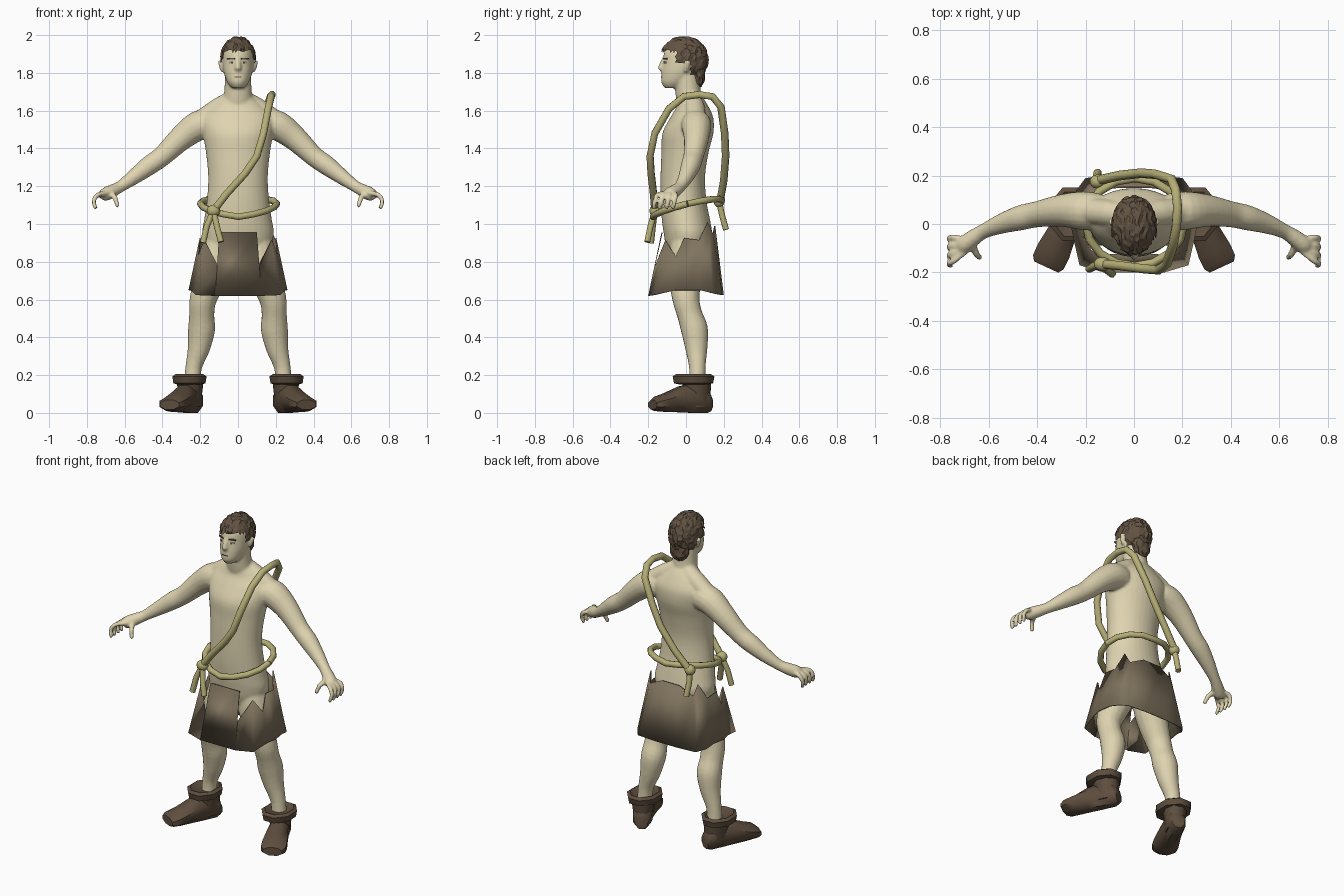
import bpy, bmesh, math, random
from mathutils import Vector, Matrix

if "Cube" in bpy.data.objects:
    bpy.data.objects.remove(bpy.data.objects["Cube"])

random.seed(4)


def material(name, rgb):
    m = bpy.data.materials.new(name)
    m.diffuse_color = (*rgb, 1)
    m.use_nodes = True
    m.node_tree.nodes["Principled BSDF"].inputs["Base Color"].default_value = m.diffuse_color
    return m


SKIN = material("skin", (0.74, 0.66, 0.44))
HAIR = material("dark hair", (0.125, 0.088, 0.056))
CLOTH = material("brown cloth", (0.215, 0.172, 0.112))
LEATHER = material("dark leather", (0.11, 0.075, 0.048))
ROPE = material("rope", (0.47, 0.43, 0.185))
WHITE = material("eye white", (0.75, 0.72, 0.62))


def finish(bm, name, mat, angle=None):
    bmesh.ops.recalc_face_normals(bm, faces=bm.faces[:])
    me = bpy.data.meshes.new(name)
    bm.to_mesh(me)
    bm.free()
    ob = bpy.data.objects.new(name, me)
    bpy.context.collection.objects.link(ob)
    me.materials.append(mat)
    bpy.ops.object.select_all(action='DESELECT')
    ob.select_set(True)
    bpy.context.view_layer.objects.active = ob
    if angle:
        bpy.ops.object.shade_smooth_by_angle(angle=math.radians(angle))
    return ob


def ring(c, u, v, n):
    return [Vector(c) + u * math.cos(2 * math.pi * (i + .5) / n)
            + v * math.sin(2 * math.pi * (i + .5) / n) for i in range(n)]


def spline(rows, k=4):
    """Catmull-Rom subdivision of rows of numbers."""
    out = []
    for i in range(len(rows) - 1):
        a, b, c, d = (rows[max(i - 1, 0)], rows[i], rows[i + 1], rows[min(i + 2, len(rows) - 1)])
        for j in range(k):
            t = j / k
            out.append(tuple(.5 * (2 * q + (r - p) * t + (2 * p - 5 * q + 4 * r - s) * t * t
                                   + (3 * q - p - 3 * r + s) * t ** 3)
                             for p, q, r, s in zip(a, b, c, d)))
    return out + [tuple(rows[-1])]


def loft(bm, rings):
    vs = [[bm.verts.new(p) for p in r] for r in rings]
    n = len(vs[0])
    for a, b in zip(vs, vs[1:]):
        for i in range(n):
            bm.faces.new((a[i], a[(i + 1) % n], b[(i + 1) % n], b[i]))
    bm.faces.new(vs[0])
    bm.faces.new(vs[-1])


def stack(bm, rows, n=32, x=0):
    """Loft of level ellipses: (z, y centre, x radius, y radius)."""
    loft(bm, [ring((x, y, z), Vector((rx, 0, 0)), Vector((0, ry, 0)), n)
              for z, y, rx, ry in rows])


def tube(bm, pts, n=12, sx=1, radius=None):
    """Tube through (x, y, z, radius) points."""
    ps = [Vector((p[0] * sx, p[1], p[2])) for p in pts]
    rs = [radius or p[3] for p in pts]
    rings, u = [], None
    for i, p in enumerate(ps):
        t = (ps[min(i + 1, len(ps) - 1)] - ps[max(i - 1, 0)]).normalized()
        if u is None:
            u = t.orthogonal()
        u = (u - t * u.dot(t)).normalized()
        rings.append(ring(p, u * rs[i], t.cross(u) * rs[i], n))
    loft(bm, rings)


def ball(bm, c, r, sub=2):
    m = Matrix.Translation(c) @ Matrix.Diagonal((*r, 1))
    return bmesh.ops.create_icosphere(bm, subdivisions=sub, radius=1, matrix=m)['verts']


# Body: torso, neck, head, limbs fused into one smooth skin
bm = bmesh.new()
stack(bm, spline([(.80, .01, .10, .08), (.88, .01, .17, .115), (.95, .01, .19, .128),
                  (1.02, 0, .18, .128), (1.12, -.013, .165, .122), (1.25, -.017, .158, .118),
                  (1.38, -.005, .17, .125), (1.48, .01, .187, .135), (1.56, .03, .195, .115),
                  (1.62, .035, .145, .085), (1.67, .025, .085, .065)]))
stack(bm, spline([(1.60, .03, .09, .07), (1.69, .012, .073, .068), (1.80, .005, .07, .065)]))
stack(bm, spline([(1.72, -.075, .032, .038), (1.75, -.055, .057, .076), (1.80, -.032, .075, .097),
                  (1.85, -.016, .081, .106), (1.90, -.012, .078, .106), (1.93, -.01, .068, .092),
                  (1.955, -.008, .04, .055)]))
tube(bm, [(0, -.108, 1.885, .012), (0, -.124, 1.855, .014), (0, -.132, 1.825, .018), (0, -.122, 1.813, .014)])
for s in (1, -1):
    # shoulder slope, arm and hand
    tube(bm, [(.03, .035, 1.665, .045), (.10, .045, 1.615, .055), (.20, .055, 1.545, .055)], 16, s)
    tube(bm, spline([(.14, .05, 1.53, .075), (.21, .055, 1.52, .08), (.30, .055, 1.455, .067),
                     (.40, .04, 1.36, .054), (.47, .025, 1.31, .052), (.55, 0, 1.25, .041),
                     (.62, -.03, 1.20, .031), (.66, -.055, 1.178, .034), (.70, -.085, 1.158, .036),
                     (.72, -.10, 1.145, .025)]), 16, s)
    for i in range(4):
        tube(bm, spline([(.69, -.07 - .012 * i, 1.162, .015), (.742, -.055 - .032 * i, 1.155, .0135),
                         (.764, -.06 - .035 * i, 1.12, .0125), (.752, -.07 - .035 * i, 1.08, .011)], 3), 8, s)
    tube(bm, [(.67, -.08, 1.165, .018), (.65, -.125, 1.135, .0145), (.635, -.14, 1.09, .012)], 8, s)
    # leg
    tube(bm, spline([(.09, .01, .92, .09), (.115, .005, .80, .096), (.15, -.003, .70, .086),
                     (.185, 0, .60, .072), (.192, .02, .52, .067), (.193, .045, .44, .072),
                     (.208, .055, .34, .059), (.235, .06, .24, .044), (.245, .06, .12, .045)]), 16, s)
    # ear
    tube(bm, [(.078, .0, 1.805, .012), (.086, .004, 1.835, .016), (.09, .012, 1.865, .018)], 10, s)
body = finish(bm, "body", SKIN)
mod = body.modifiers.new("fuse", 'REMESH')
mod.mode, mod.voxel_size, mod.use_smooth_shade = 'VOXEL', .008, True
mod2 = body.modifiers.new("soften", 'SMOOTH')
mod2.factor, mod2.iterations = .5, 4
for m in ("fuse", "soften"):
    bpy.ops.object.modifier_apply(modifier=m)
body.data.polygons.foreach_set("use_smooth", [True] * len(body.data.polygons))


# Eyes, brows and mouth as thin plates
def plates(name, mat, items):
    bm = bmesh.new()
    for x, y, z, w, h, turn in items:
        bmesh.ops.create_cube(bm, size=1, matrix=Matrix.Translation((x, y, z))
                              @ Matrix.Rotation(math.radians(turn), 4, 'Z')
                              @ Matrix.Diagonal((w, .008, h, 1)))
    finish(bm, name, mat)


plates("brows_pupils_and_mouth", HAIR,
       [(s * .036, -.110, 1.876, .042, .008, s * 20) for s in (1, -1)]
       + [(s * .034, -.113, 1.855, .009, .009, s * 18) for s in (1, -1)]
       + [(0, -.128, 1.778, .035, .005, 0)])
plates("eyes", WHITE, [(s * .035, -.110, 1.855, .026, .010, s * 18) for s in (1, -1)])

# Hair: lumpy cap trimmed around face and ears, plus nape
bm = bmesh.new()
for v in ball(bm, (0, -.01, 1.87), (.09, .121, .118), 4):
    d = v.co - Vector((0, -.01, 1.87))
    v.co = Vector((0, -.01, 1.87)) + d * random.uniform(1.0, 1.09)
low = [f for f in bm.faces if f.calc_center_median().z <
       (1.915 if f.calc_center_median().y < -.05 else
        1.855 if f.calc_center_median().y < .025 else 1.74)]
bmesh.ops.delete(bm, geom=low, context='FACES')
for v in ball(bm, (0, .062, 1.80), (.06, .04, .08), 3):
    v.co += Vector((random.uniform(-.004, .004), random.uniform(-.004, .006), 0))
finish(bm, "hair", HAIR)

# Ragged skirt: half outline columns (bottom xyz, top xyz), mirrored into a ring
cols = [(.12, -.20, .62, .10, -.13, .955), (.125, -.20, .62, .105, -.168, .765),
        (.225, -.17, .625, .18, -.11, .915), (.25, -.06, .65, .212, -.055, .83),
        (.262, 0, .65, .203, -.01, .925), (.25, .08, .65, .198, .07, .915),
        (.238, .14, .635, .165, .115, 1.01), (.20, .19, .625, .15, .145, .945),
        (.08, .20, .625, .06, .155, .99)]
loop = cols + [(-a, b, c, -d, e, f) for a, b, c, d, e, f in reversed(cols)]
bm = bmesh.new()
pairs = [(bm.verts.new(c[:3]), bm.verts.new(c[3:])) for c in loop]
for (a, b), (c, d) in zip(pairs, pairs[1:] + pairs[:1]):
    bm.faces.new((a, c, d, b))
skirt = finish(bm, "skirt", CLOTH, 30)
sol = skirt.modifiers.new("thickness", 'SOLIDIFY')
sol.thickness = .006

# Boots: foot, shaft and turned cuff, toes pointing outwards
for s, side in ((1, "left"), (-1, "right")):
    bm = bmesh.new()
    Y = [(.075, .036, .01, .09), (.05, .05, 0, .13), (-.03, .053, 0, .155), (-.10, .06, .003, .14),
         (-.19, .071, .006, .102), (-.24, .07, .01, .085), (-.262, .055, .018, .068)]
    loft(bm, [ring((0, y, (a + b) / 2), Vector((w * 1.08, 0, 0)), Vector((0, 0, (b - a) * .54)), 8)
              for y, w, a, b in Y])
    stack(bm, [(.03, .0, .052, .066), (.10, 0, .06, .072), (.165, -.005, .07, .08)], 8)
    bmesh.ops.transform(bm, verts=bm.verts[:], matrix=Matrix.Translation((.252, .06, 0))
                        @ Matrix.Rotation(math.radians(25), 4, 'Z'))
    stack(bm, [(.15, .04, .07, .08), (.157, .04, .092, .112), (.193, .04, .098, .12),
               (.205, .04, .08, .10), (.185, .05, .05, .06)], 8, .257)
    for v in bm.verts:
        v.co.x *= s
        v.co.z = max(v.co.z, 0)
    finish(bm, side + "_boot", LEATHER, 50)

# Rope belt
bm = bmesh.new()
belt = []
for i in range(17):
    t = 2 * math.pi * i / 16
    y = .008 + .182 * math.sin(t)
    belt.append((.003 + .203 * math.cos(t), y, 1.08 + .24 * y + .025 * abs(math.cos(t))))
tube(bm, belt, 8, radius=.018)
finish(bm, "rope_belt", ROPE, 50)

# Rope over the shoulder, ending at both belt knots
bm = bmesh.new()
tube(bm, [(-.13, -.165, 1.07), (-.06, -.172, 1.16), (.04, -.185, 1.27), (.10, -.19, 1.36),
          (.135, -.165, 1.48), (.16, -.09, 1.61), (.175, -.01, 1.675), (.18, .07, 1.685),
          (.172, .14, 1.675), (.155, .185, 1.62), (.09, .205, 1.48), (.03, .21, 1.36),
          (-.06, .20, 1.23), (-.15, .18, 1.12)], 8, radius=.02)
finish(bm, "shoulder_rope", ROPE, 50)

# Knots and hanging ends
bm = bmesh.new()
ball(bm, (-.13, -.165, 1.07), (.037, .03, .033))
ball(bm, (-.15, .175, 1.12), (.033, .03, .033))
tube(bm, [(-.13, -.165, 1.07), (-.165, -.175, .99), (-.185, -.185, .90)], 8, radius=.017)
tube(bm, [(-.13, -.165, 1.07), (-.11, -.19, .98), (-.09, -.205, .905)], 8, radius=.017)
tube(bm, [(-.15, .175, 1.12), (-.155, .19, 1.05), (-.15, .212, .97)], 8, radius=.017)
finish(bm, "knots_and_ends", ROPE, 50)
